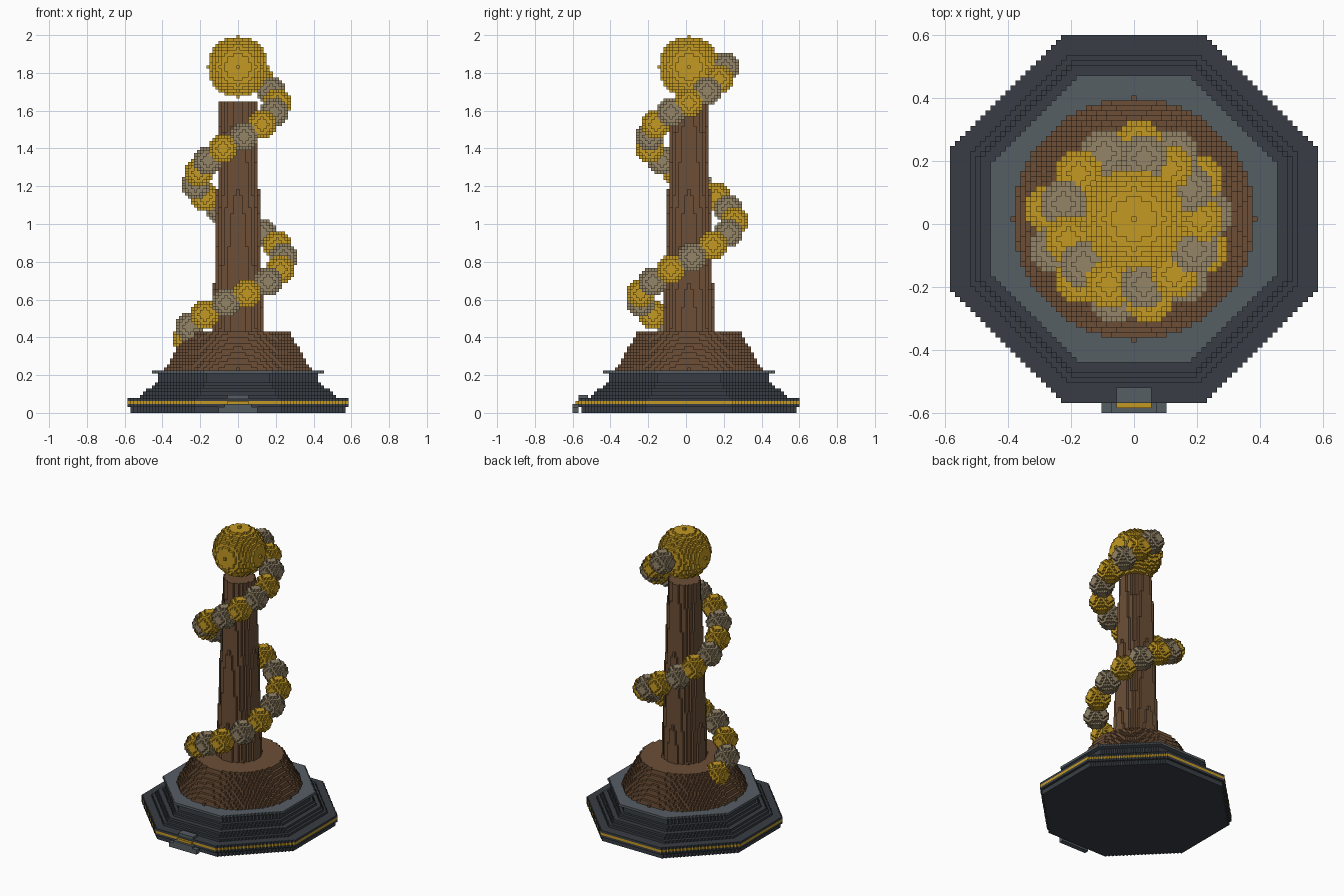
import bpy
import math

cube = bpy.data.objects.get("Cube")
if cube:
    bpy.data.objects.remove(cube)

H = 0.016          # edge length of one block
Y_SHIFT = H        # the body sits one block back, the plaque sticks out in front


def material(name, rgb):
    m = bpy.data.materials.new(name)
    m.use_nodes = True
    m.diffuse_color = (*rgb, 1)
    m.node_tree.nodes["Principled BSDF"].inputs["Base Color"].default_value = (*rgb, 1)
    return m


GOLD = material("gold", (0.55, 0.32, 0.017))
TAUPE = material("taupe", (0.30, 0.235, 0.14))
BROWN = material("brown", (0.15, 0.078, 0.038))
SLATE = material("slate", (0.093, 0.112, 0.127))
DARK = material("dark slate", (0.040, 0.048, 0.058))

# Each face of a block: direction, then its four corners in outward winding
FACES = []
for axis in range(3):
    u, v = (axis + 1) % 3, (axis + 2) % 3
    for side in (0, 1):
        ring = [(0, 0), (1, 0), (1, 1), (0, 1)]
        corners = []
        for a, b in (ring if side else reversed(ring)):
            c = [0, 0, 0]
            c[axis], c[u], c[v] = side, a, b
            corners.append(tuple(c))
        step = [0, 0, 0]
        step[axis] = 2 * side - 1
        FACES.append((tuple(step), corners))


def block_mesh(name, cells, mat):
    """Skin of a set of unit blocks, with only the outer faces."""
    index, polys = {}, []
    for i, j, k in cells:
        for (dx, dy, dz), corners in FACES:
            if (i + dx, j + dy, k + dz) not in cells:
                polys.append([index.setdefault((i + a, j + b, k + c), len(index))
                              for a, b, c in corners])
    verts = [((x - 0.5) * H, (y - 0.5) * H, z * H) for x, y, z in index]
    mesh = bpy.data.meshes.new(name)
    mesh.from_pydata(verts, [], polys)
    mesh.materials.append(mat)
    return mesh


def place(name, mesh, at=(0, 0, 0)):
    ob = bpy.data.objects.new(name, mesh)
    ob.location = (at[0] * H, at[1] * H + Y_SHIFT, at[2] * H)
    bpy.context.collection.objects.link(ob)
    return ob


def layers(name, mat, shape, first, radii):
    """Stack of flat layers, one block thick each, starting at a level."""
    cells = set()
    for n, r in enumerate(radii):
        span = range(-int(r), int(r) + 1)
        cells |= {(i, j, first + n) for i in span for j in span if shape(i, j, r)}
    place(name, block_mesh(name, cells, mat))


def octagon(i, j, r):
    return abs(i) + abs(j) <= r * math.sqrt(2)


def disc(i, j, r):
    return i * i + j * j <= r * r


def taper(a, b, n):
    return [a + (b - a) * t / (n - 1) for t in range(n)]


def ball(r):
    span = range(-int(r), int(r) + 1)
    return {(i, j, k) for i in span for j in span for k in span
            if i * i + j * j + k * k <= r * r}


def box(name, mat, xs, ys, zs):
    cells = {(i, j, k) for i in range(-xs, xs + 1) for j in ys for k in zs}
    place(name, block_mesh(name, cells, mat))


# Octagonal base
layers("base_foot", DARK, octagon, 0, [35, 35, 36])
layers("base_stripe", GOLD, octagon, 3, [36])
layers("base_rim", DARK, octagon, 4, [36])
layers("base_cove", DARK, octagon, 5, [32, 31, 30, 28, 27, 26, 26, 26])
layers("base_lip", SLATE, octagon, 13, [28])

# Front plaque
box("plaque_foot", SLATE, 6, (-38, -37), (0, 1))
box("plaque_step", SLATE, 4, (-38, -37), (2,))
box("plaque_stripe", GOLD, 3, (-37,), (3,))
box("plaque_block", SLATE, 3, (-36, -35, -34), (4, 5))

# Wooden mound and tapering column
layers("mound", BROWN, disc, 14, taper(24, 17.3, 13))
layers("column", BROWN, disc, 27, taper(8.5, 6.1, 76))

# Ball on top
place("top_ball", block_mesh("top_ball", ball(10), GOLD), (0, 0, 114))

# Spiral of beads, alternating in colour
bead_meshes = [block_mesh("gold_bead", ball(4.5), GOLD),
               block_mesh("taupe_bead", ball(4.5), TAUPE)]
COUNT = 24
for n in range(COUNT):
    t = n / (COUNT - 1)
    angle = math.radians(172 + 630 * t)
    radius = 16.8 - 4.6 * t
    spot = (round(radius * math.cos(angle)), round(radius * math.sin(angle)),
            round(23.7 + 90.6 * t))
    place(f"bead_{n + 1}", bead_meshes[n % 2], spot)
